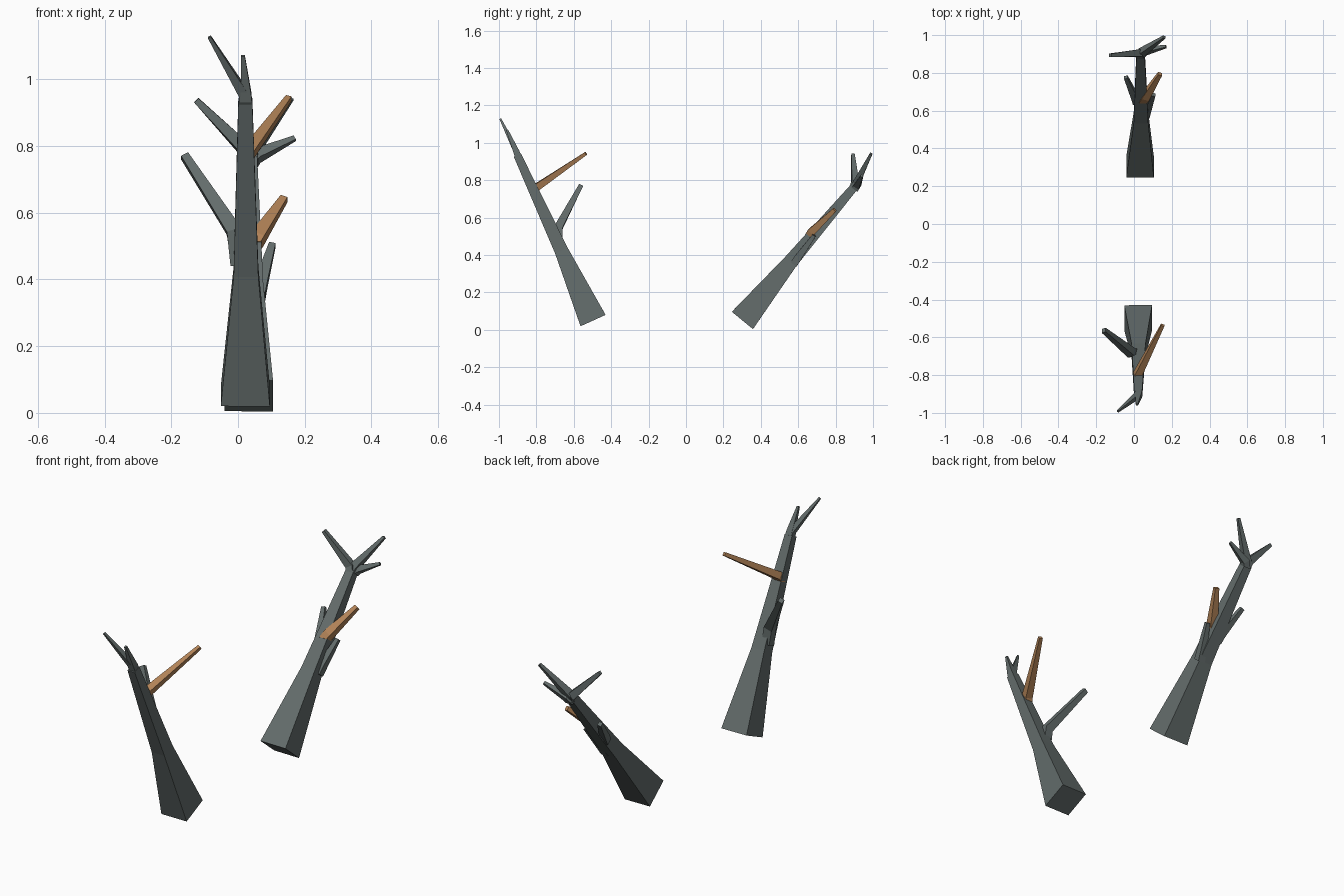
import bpy, bmesh
from mathutils import Vector


def material(name, rgb):
    m = bpy.data.materials.new(name)
    m.diffuse_color = (*rgb, 1)
    return m


GREY = material("dark grey bark", (0.125, 0.150, 0.147))
BROWN = material("brown wood", (0.44, 0.225, 0.095))


def limb(name, points, widths, mat, start_dir=None):
    """Square tapered tube through the points, capped at both ends."""
    pts = [Vector(p) for p in points]
    segs = [(b - a).normalized() for a, b in zip(pts, pts[1:])]
    bm = bmesh.new()
    rings = []
    for i, (p, w) in enumerate(zip(pts, widths)):
        d = segs[max(i - 1, 0)] + segs[min(i, len(segs) - 1)]
        if i == 0 and start_dir:
            d = Vector(start_dir)
        d.normalize()
        u = Vector((1, 0, 0))
        u = (u - d * u.dot(d)).normalized()
        v = d.cross(u)
        rings.append([bm.verts.new(p + (u * a + v * b) * w / 2)
                      for a, b in ((-1, -1), (1, -1), (1, 1), (-1, 1))])
    for r, s in zip(rings, rings[1:]):
        for k in range(4):
            bm.faces.new((r[k], r[(k + 1) % 4], s[(k + 1) % 4], s[k]))
    bm.faces.new(rings[0][::-1])
    bm.faces.new(rings[-1])
    bmesh.ops.recalc_face_normals(bm, faces=bm.faces)
    me = bpy.data.meshes.new(name)
    bm.to_mesh(me)
    bm.free()
    me.materials.append(mat)
    ob = bpy.data.objects.new(name, me)
    bpy.context.collection.objects.link(ob)


# front tree, leaning towards -y
F = (0, -0.417, 0.909)
limb("front_trunk", [(0.022, -0.497, 0.05), (0.024, -0.666, 0.423), (0.022, -0.902, 0.935)],
     [0.147, 0.074, 0.042], GREY)
limb("front_side_branch", [(0.0, -0.68, 0.45), (-0.012, -0.683, 0.545), (-0.16, -0.563, 0.77)],
     [0.045, 0.045, 0.024], GREY, F)
limb("front_brown_branch", [(0.015, -0.803, 0.735), (0.02, -0.795, 0.765), (0.152, -0.535, 0.943)],
     [0.04, 0.04, 0.018], BROWN, F)
limb("front_long_twig", [(0.02, -0.89, 0.91), (0.018, -0.908, 0.955), (-0.086, -0.992, 1.127)],
     [0.036, 0.03, 0.01], GREY, F)
limb("front_short_twig", [(0.025, -0.89, 0.91), (0.024, -0.908, 0.955), (0.015, -0.957, 1.07)],
     [0.038, 0.032, 0.011], GREY, F)

# back tree, leaning towards +y
B = (0, 0.628, 0.778)
limb("back_trunk", [(0.032, 0.302, 0.051), (0.037, 0.562, 0.368), (0.035, 0.9, 0.765)],
     [0.146, 0.077, 0.044], GREY)
limb("back_right_branch", [(0.062, 0.575, 0.35), (0.07, 0.602, 0.39), (0.103, 0.685, 0.505)],
     [0.04, 0.038, 0.02], GREY, B)
limb("back_left_branch", [(0.012, 0.645, 0.445), (0.005, 0.67, 0.48), (-0.043, 0.777, 0.60)],
     [0.036, 0.036, 0.02], GREY, B)
limb("back_brown_branch", [(0.047, 0.655, 0.5), (0.06, 0.672, 0.525), (0.138, 0.795, 0.642)],
     [0.042, 0.042, 0.022], BROWN, B)
limb("back_left_twig", [(0.035, 0.89, 0.755), (0.025, 0.905, 0.785), (-0.125, 0.893, 0.937)],
     [0.042, 0.04, 0.018], GREY, B)
limb("back_upper_twig", [(0.037, 0.89, 0.755), (0.043, 0.91, 0.785), (0.16, 0.99, 0.942)],
     [0.04, 0.038, 0.014], GREY, B)
limb("back_right_twig", [(0.04, 0.9, 0.75), (0.055, 0.915, 0.77), (0.17, 0.94, 0.823)],
     [0.04, 0.036, 0.014], GREY, B)
